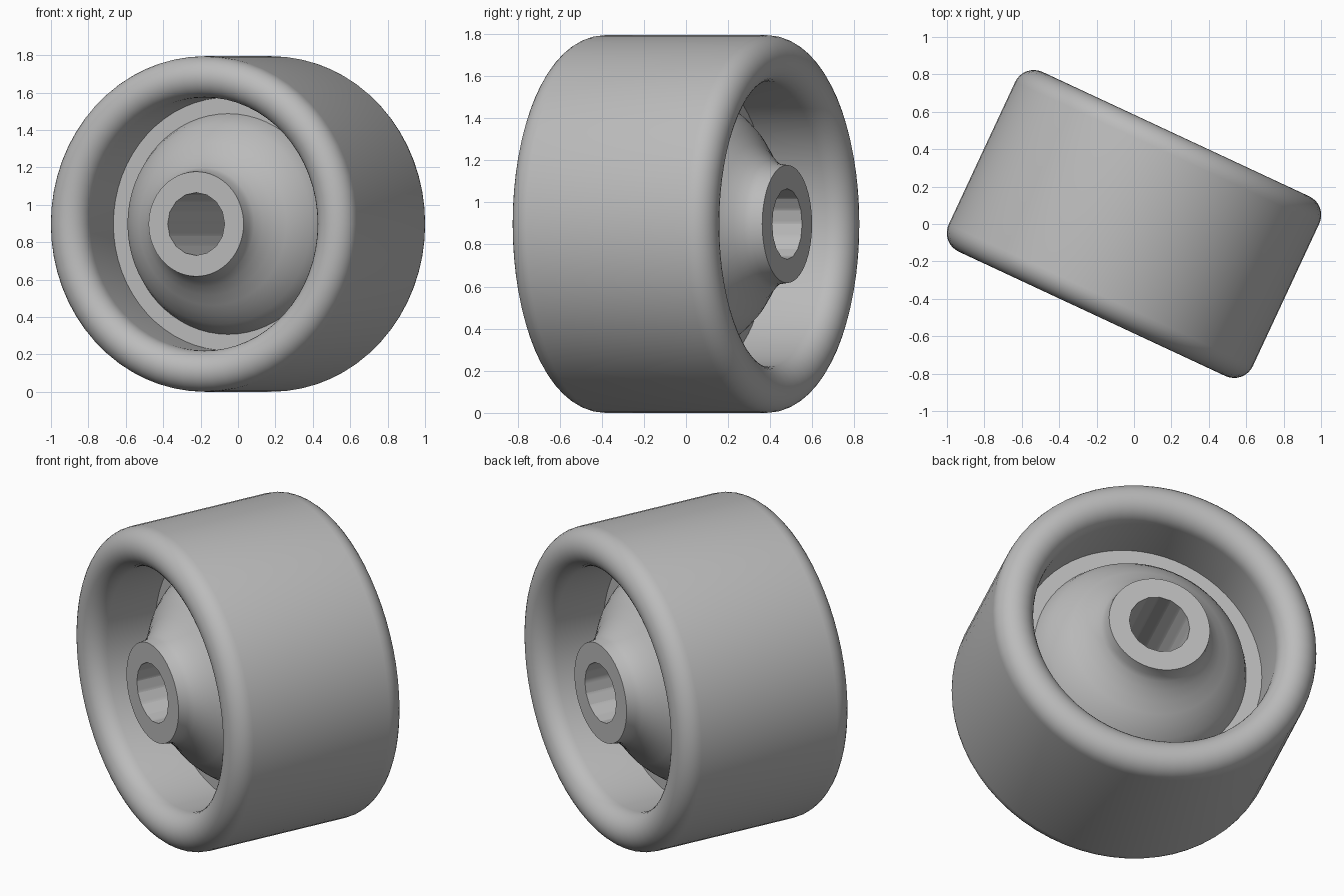
import bpy, bmesh, math
from mathutils import Matrix, Vector

cube = bpy.data.objects.get("Cube")
if cube:
    bpy.data.objects.remove(cube)

R, HALF, ROUND = 0.897, 0.53, 0.11      # wheel radius, half width, lip rounding
INNER = R - 2 * ROUND
WEB = 0.125                             # half thickness of the web
PLACE = Matrix.Translation((0, 0, R)) @ Matrix.Rotation(math.radians(-25), 4, 'Z') \
    @ Matrix.Rotation(math.radians(90), 4, 'X')

grey = bpy.data.materials.new("plain grey")
grey.use_nodes = True
grey.diffuse_color = (0.5, 0.5, 0.5, 1)
grey.node_tree.nodes["Principled BSDF"].inputs["Base Color"].default_value = (0.5, 0.5, 0.5, 1)


def make_object(name, bm):
    bmesh.ops.recalc_face_normals(bm, faces=bm.faces)
    mesh = bpy.data.meshes.new(name)
    bm.to_mesh(mesh)
    bm.free()
    mesh.materials.append(grey)
    obj = bpy.data.objects.new(name, mesh)
    obj.matrix_world = PLACE
    bpy.context.collection.objects.link(obj)
    return obj


def lathe(name, profile, closed, steps=64):
    """Spin (radius, depth) points around the wheel axis."""
    bm = bmesh.new()
    verts = [bm.verts.new((r, 0, d)) for r, d in profile]
    edges = [bm.edges.new(pair) for pair in zip(verts, verts[1:])]
    if closed:
        edges.append(bm.edges.new((verts[-1], verts[0])))
    bmesh.ops.spin(bm, geom=verts + edges, cent=(0, 0, 0), axis=(0, 0, 1),
                   angle=math.tau, steps=steps, use_merge=True)
    bmesh.ops.remove_doubles(bm, verts=bm.verts, dist=0.0001)
    return make_object(name, bm)


def mirrored(half):
    """Continue a half profile on the other side of the wheel."""
    return half + [(r, -d) for r, d in reversed(half)]


def smooth(obj):
    bpy.ops.object.select_all(action='DESELECT')
    obj.select_set(True)
    bpy.context.view_layer.objects.active = obj
    bpy.ops.object.shade_smooth_by_angle(angle=math.radians(35))


# Tread ring with fully rounded lips
lip = []
for i in range(17):
    a = math.pi * i / 16
    lip.append((R - ROUND - ROUND * math.cos(a), HALF - ROUND + ROUND * math.sin(a)))
rim = lathe("rim", mirrored(lip), closed=True)

# Flat web joining the rim and the bell-shaped hub
hub_side = [(0, HALF), (0.28, HALF), (0.288, 0.475), (0.302, 0.445), (0.335, 0.405),
            (0.38, 0.36), (0.435, 0.32), (0.485, 0.28), (0.535, 0.225),
            (0.568, 0.18), (0.59, WEB), (INNER + 0.01, WEB)]
hub = lathe("hub_and_web", mirrored(hub_side), closed=False)

# Axle bore through the hub
bm = bmesh.new()
bmesh.ops.create_cone(bm, cap_ends=True, segments=16, radius1=0.168, radius2=0.168, depth=2)
cutter = make_object("bore_cutter", bm)
cutter.hide_render = True
bore = hub.modifiers.new("bore", 'BOOLEAN')
bore.operation = 'DIFFERENCE'
bore.solver = 'EXACT'
bore.object = cutter
bpy.ops.object.select_all(action='DESELECT')
hub.select_set(True)
bpy.context.view_layer.objects.active = hub
bpy.ops.object.modifier_apply(modifier="bore")
bpy.data.objects.remove(cutter)

for part in (rim, hub):
    smooth(part)
